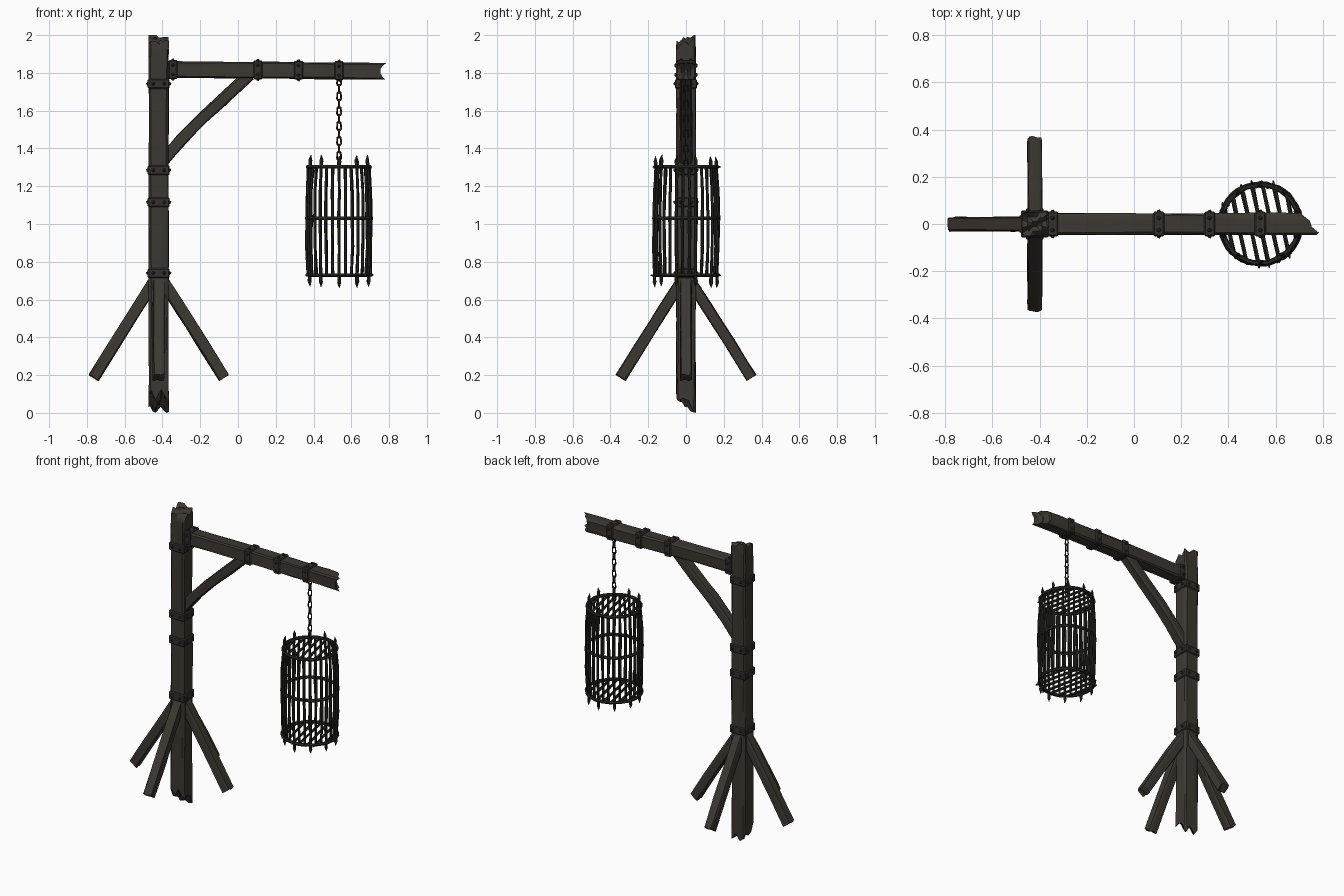
import bpy, bmesh, math, random
from mathutils import Vector, Matrix

if "Cube" in bpy.data.objects:
    bpy.data.objects.remove(bpy.data.objects["Cube"])

random.seed(4)
PX = -0.42            # post centre x
CX = 0.535            # cage centre x


def material(name, rgb):
    m = bpy.data.materials.new(name)
    m.diffuse_color = (*rgb, 1)
    m.use_nodes = True
    m.node_tree.nodes["Principled BSDF"].inputs["Base Color"].default_value = m.diffuse_color
    return m


WOOD = material("dark weathered wood", (0.046, 0.039, 0.031))
BAND = material("dull band iron", (0.034, 0.030, 0.026))
IRON = material("blackened cage iron", (0.021, 0.021, 0.017))


def finish(bm, name, mat, angle=35):
    bmesh.ops.recalc_face_normals(bm, faces=bm.faces)
    me = bpy.data.meshes.new(name)
    bm.to_mesh(me)
    bm.free()
    me.materials.append(mat)
    ob = bpy.data.objects.new(name, me)
    bpy.context.collection.objects.link(ob)
    bpy.ops.object.select_all(action='DESELECT')
    ob.select_set(True)
    bpy.context.view_layer.objects.active = ob
    bpy.ops.object.shade_smooth_by_angle(angle=math.radians(angle))
    return ob


def skin(bm, rings, cap=True):
    for a, b in zip(rings, rings[1:]):
        n = len(a)
        for i in range(n):
            bm.faces.new((a[i], a[(i + 1) % n], b[(i + 1) % n], b[i]))
    if cap:
        bm.faces.new(rings[0])
        bm.faces.new(rings[-1])


def timber(name, path, hy, hv, start=None, end=None, jitter=0.003):
    """Rough squared timber along a path in the XZ plane; start/end(u, v) splinter the ends."""
    zero = lambda u, v: 0.0
    start, end = start or zero, end or zero
    side = [-0.8, -0.3, 0.3, 0.8]
    prof = [(1, s) for s in side] + [(-s, 1) for s in side] + \
           [(-1, -s) for s in side] + [(s, -1) for s in side]
    pts = [Vector((x, 0, z)) for x, z in path]
    last = len(pts) - 1
    bm = bmesh.new()
    rings = []

    def ring(i, scale, fn):
        t = (pts[min(i + 1, last)] - pts[max(i - 1, 0)]).normalized()
        uax = Vector((0, 1, 0))
        vax = t.cross(uax)
        out = []
        for u, v in prof:
            u, v = u * scale, v * scale
            j = jitter if scale == 1 else 0
            p = pts[i] + uax * (u * hy + random.uniform(-j, j)) \
                + vax * (v * hv + random.uniform(-j, j)) + t * fn(u, v)
            out.append(bm.verts.new(p))
        rings.append(out)

    ring(0, 0.2, start)
    ring(0, 0.6, start)
    for i in range(last + 1):
        ring(i, 1, start if i == 0 else end if i == last else zero)
    ring(last, 0.6, end)
    ring(last, 0.2, end)
    skin(bm, rings)
    return finish(bm, name, WOOD)


def tube(bm, pts, radii, sides=6):
    pts = [Vector(p) for p in pts]
    rings = []
    for i, p in enumerate(pts):
        t = (pts[min(i + 1, len(pts) - 1)] - pts[max(i - 1, 0)]).normalized()
        a = t.orthogonal().normalized()
        b = t.cross(a)
        rings.append([bm.verts.new(p + radii[i] * (a * math.cos(k * math.tau / sides)
                      + b * math.sin(k * math.tau / sides))) for k in range(sides)])
    skin(bm, rings)


def torus(bm, mat, R, r, n=40, m=8, stretch=0.0, wobble=0.0):
    rings = []
    for i in range(n):
        a = math.tau * i / n
        rr = R + random.uniform(-wobble, wobble)
        ring = []
        for k in range(m):
            b = math.tau * k / m
            y = (rr + r * math.cos(b)) * math.sin(a)
            y += stretch * (1 if math.sin(a) > 0.01 else -1)
            ring.append(bm.verts.new(mat @ Vector(((rr + r * math.cos(b)) * math.cos(a),
                                                   y, r * math.sin(b)))))
        rings.append(ring)
    skin(bm, rings + [rings[0]], cap=False)


# Post with splintered top and foot
timber("post", [(PX, z) for z in (0, 0.16, 0.4, 0.7, 1.0, 1.3, 1.6, 1.85, 1.92, 2.0)],
       0.051, 0.052,
       start=lambda u, v: max(0, 0.055 - 0.042 * u + 0.028 * math.sin(5 * v + 3 * u)),
       end=lambda u, v: min(0, -0.03 + 0.018 * u + 0.01 * v + 0.016 * math.sin(6 * u + 3 * v)))

# Cross beam with a slanted broken end
timber("cross_beam", [(-0.39, 1.817), (-0.1, 1.817), (0.2, 1.815), (0.45, 1.811),
                      (0.64, 1.81), (0.785, 1.808)], 0.045, 0.043,
       end=lambda u, v: min(0, -0.036 - 0.036 * u - 0.028 * (1 - v * v)
                            + 0.008 * math.sin(7 * u)))

# Diagonal brace, slightly bowed
timber("brace", [(-0.41, 1.32), (-0.3, 1.447), (-0.2, 1.55), (-0.08, 1.66), (0.06, 1.79)],
       0.032, 0.031)

# Four raking legs round the post
for i, nm in enumerate(("right", "back", "left", "front")):
    leg = timber(nm + "_leg", [(0.0, 0.735), (0.12, 0.545), (0.24, 0.355), (0.344, 0.187)],
                 0.03, 0.03, end=lambda u, v: 0.004 * math.sin(4 * u + v))
    leg.matrix_world = Matrix.Translation((PX, 0, 0)) @ Matrix.Rotation(i * math.pi / 2, 4, 'Z')


def strap(name, frame, ha, hb, half, pair_along):
    """Iron strap round a timber (local z = timber axis) with two rivets per side."""
    bm = bmesh.new()
    bmesh.ops.create_cube(bm, size=2, matrix=Matrix.Diagonal((ha, hb, half, 1)))
    bmesh.ops.bevel(bm, geom=bm.edges[:], offset=0.006, segments=1, affect='EDGES')
    for k in range(4):
        d, w = (ha, hb) if k % 2 == 0 else (hb, ha)
        for s in (-1, 1):
            off = (d, 0, s * half * 0.5) if pair_along else (d, s * w * 0.5, 0)
            bmesh.ops.create_icosphere(bm, subdivisions=1, radius=0.01,
                                       matrix=Matrix.Rotation(k * math.pi / 2, 4, 'Z')
                                       @ Matrix.Translation(off))
    bmesh.ops.transform(bm, matrix=frame, verts=bm.verts[:])
    finish(bm, name, BAND)


# Straps on post and beam
for i, z in enumerate((0.74, 1.115, 1.285, 1.742)):
    strap(f"post_strap_{i + 1}", Matrix.Translation((PX, 0, z)), 0.058, 0.058, 0.026, False)
for i, x in enumerate((-0.345, 0.105, 0.32, 0.535)):
    strap(f"beam_strap_{i + 1}", Matrix.Translation((x, 0, 1.817 - 0.01 * max(x, 0)))
          @ Matrix.Rotation(math.pi / 2, 4, 'Y'), 0.05, 0.052, 0.024, False)

# Chain of alternating links
bm = bmesh.new()
for i in range(12):
    m = Matrix.Translation((CX, 0, 1.755 - i * 0.0395)) \
        @ Matrix.Rotation((i % 2) * math.pi / 2 + 0.15, 4, 'Z') @ Matrix.Rotation(math.pi / 2, 4, 'X')
    torus(bm, m, 0.011, 0.0045, n=14, m=6, stretch=0.012)
finish(bm, "chain", IRON, 60)

# Cage hoops
bm = bmesh.new()
for z, R in ((1.302, 0.164), (1.03, 0.17), (0.73, 0.169)):
    torus(bm, Matrix.Translation((CX, 0, z)), R, 0.0105, n=40, m=6, wobble=0.003)
finish(bm, "cage_hoops", IRON, 50)

# Cage uprights: every third one runs on into a spike above and below
bm = bmesh.new()
for i in range(30):
    a = math.radians(18 + 12 * i)
    spike = i % 3 == 0
    rows = [(0.73, 0.165, 0.008), (0.88, 0.171, 0.0075), (1.03, 0.171, 0.0085),
            (1.17, 0.169, 0.0075), (1.30, 0.161, 0.008)]
    if spike:
        e = random.uniform(-0.008, 0.008)
        rows = [(0.668 + e, 0.163, 0.001), (0.695 + e, 0.164, 0.010)] + rows + \
               [(1.335 + e, 0.16, 0.010), (1.363 + e, 0.159, 0.001)]
    pts, rad = [], []
    for z, R, r in rows:
        b = a + random.uniform(-0.02, 0.02)
        R += random.uniform(-0.003, 0.003)
        pts.append((CX + R * math.cos(b), R * math.sin(b), z))
        rad.append(r)
    tube(bm, pts, rad)
finish(bm, "cage_bars", IRON, 40)

# Slanted grates closing the top and bottom of the cage
tilt = Matrix.Rotation(math.radians(12), 3, 'Z')
for name, z, extra in (("top_grate", 1.302, 0.012), ("bottom_grate", 0.728, 0.022)):
    bm = bmesh.new()
    for k in range(-3, 4):
        x = k * 0.045
        h = math.sqrt(0.165 ** 2 - x * x) + extra + random.uniform(-0.006, 0.01)
        pts = [Vector((CX, 0, z)) + tilt @ Vector((x + random.uniform(-0.003, 0.003), y * h, 0))
               for y in (-1, -0.85, 0, 0.85, 1)]
        tube(bm, pts, [0.003, 0.0085, 0.008, 0.0085, 0.003])
    finish(bm, name, IRON, 40)
